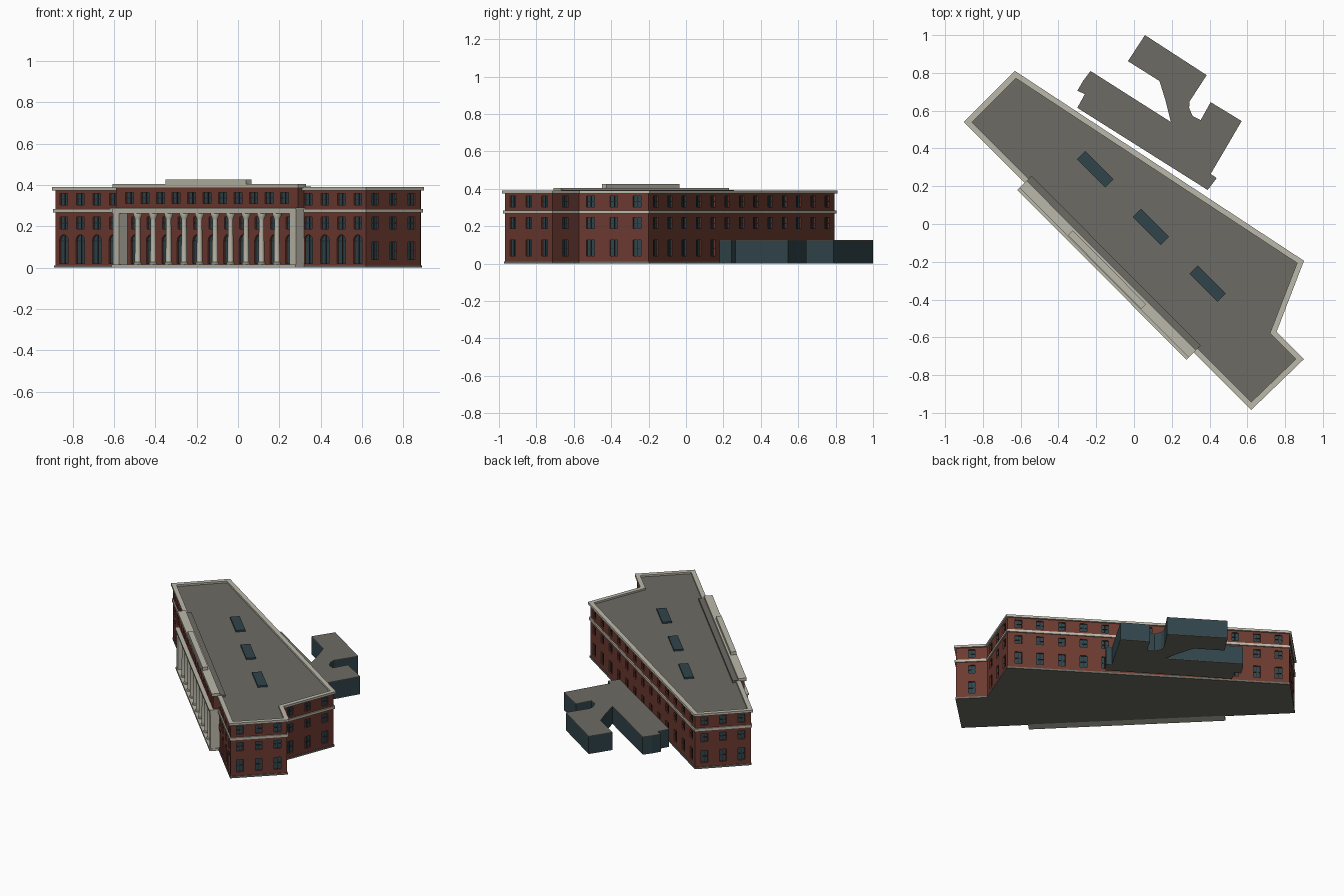
import bpy, bmesh, math
from mathutils import Vector, Matrix

if "Cube" in bpy.data.objects:
    bpy.data.objects.remove(bpy.data.objects["Cube"])


def material(name, rgb):
    m = bpy.data.materials.new(name)
    m.diffuse_color = (*rgb, 1)
    m.use_nodes = True
    m.node_tree.nodes["Principled BSDF"].inputs["Base Color"].default_value = m.diffuse_color
    return m


BRICK = material("brick", (0.15, 0.042, 0.03))
STONE = material("stone", (0.50, 0.48, 0.40))
ROOF = material("roofing", (0.15, 0.145, 0.125))
GLASS = material("glass", (0.03, 0.058, 0.07))
DARK = material("dark_frame", (0.02, 0.022, 0.025))


def finish(bm, name, mat):
    bmesh.ops.recalc_face_normals(bm, faces=bm.faces)
    me = bpy.data.meshes.new(name)
    bm.to_mesh(me)
    bm.free()
    me.materials.append(mat)
    ob = bpy.data.objects.new(name, me)
    bpy.context.collection.objects.link(ob)
    return ob


def loft(bm, low, high):
    a = [bm.verts.new(p) for p in low]
    b = [bm.verts.new(p) for p in high]
    bm.faces.new(a)
    bm.faces.new(b)
    for i in range(len(a)):
        j = (i + 1) % len(a)
        bm.faces.new((a[i], a[j], b[j], b[i]))


def slab(name, poly, z0, z1, mat):
    bm = bmesh.new()
    loft(bm, [(x, y, z0) for x, y in poly], [(x, y, z1) for x, y in poly])
    return finish(bm, name, mat)


def offset(poly, d):
    """Mitred outward offset of a counter-clockwise outline."""
    out = []
    for i, p in enumerate(poly):
        p = Vector(p)
        e = (p - Vector(poly[i - 1])).normalized()
        f = (Vector(poly[(i + 1) % len(poly)]) - p).normalized()
        n, m = Vector((e.y, -e.x)), Vector((f.y, -f.x))
        out.append(tuple(p + (n + m) * d / (1 + n.dot(m))))
    return out


def ring(name, poly, d_out, d_in, z0, z1, mat):
    bm = bmesh.new()
    loops = [[bm.verts.new((*p, z)) for p in offset(poly, d)]
             for d, z in ((d_out, z0), (d_out, z1), (d_in, z1), (d_in, z0))]
    for k in range(4):
        A, B = loops[k], loops[(k + 1) % 4]
        for i in range(len(poly)):
            j = (i + 1) % len(poly)
            bm.faces.new((A[i], A[j], B[j], B[i]))
    return finish(bm, name, mat)


def frame(a, b):
    """Wall space: x along the wall, y inward, z up."""
    u = (Vector(b) - Vector(a)).normalized()
    return Matrix(((u.x, -u.y, 0, a[0]), (u.y, u.x, 0, a[1]), (0, 0, 1, 0), (0, 0, 0, 1)))


def prism(bm, M, pts, y0, y1):
    loft(bm, [M @ Vector((x, y0, z)) for x, z in pts], [M @ Vector((x, y1, z)) for x, z in pts])


def rect(x0, x1, z0, z1):
    return [(x0, z0), (x1, z0), (x1, z1), (x0, z1)]


def arch(x, r, z0, z1):
    c = z1 - r
    return [(x - r, z0), (x + r, z0)] + [
        (x + r * math.cos(k * math.pi / 8), c + r * math.sin(k * math.pi / 8)) for k in range(9)]


def box(name, M, x0, x1, y0, y1, z0, z1, mat):
    bm = bmesh.new()
    prism(bm, M, rect(x0, x1, z0, z1), y0, y1)
    return finish(bm, name, mat)


cuts, panes, bars = bmesh.new(), bmesh.new(), bmesh.new()


def window(M, x, z0, z1, w=0.044, arched=False, y=0):
    pts = arch(x, w / 2, z0, z1) if arched else rect(x - w / 2, x + w / 2, z0, z1)
    prism(cuts, M, pts, y - 0.01, y + 0.012)
    prism(panes, M, pts, y + 0.010, y + 0.014)
    prism(bars, M, rect(x - 0.002, x + 0.002, z0, z1), y + 0.006, y + 0.011)
    zm = z1 - w / 2 if arched else (z0 + z1) / 2
    prism(bars, M, rect(x - w / 2, x + w / 2, zm - 0.002, zm + 0.002), y + 0.006, y + 0.011)


# Main body outline (roof edge) and wall outline
EDGE = [(-0.63, 0.81), (-0.90, 0.54), (0.62, -0.985), (0.90, -0.715), (0.755, -0.57), (0.90, -0.195)]
WALL = offset(EDGE, -0.012)
slab("plinth", offset(WALL, 0.004), 0, 0.012, ROOF)
body = slab("brick_body", WALL, 0.012, 0.374, BRICK)
slab("roof", offset(WALL, -0.01), 0.374, 0.378, ROOF)
ring("belt_course", WALL, 0.008, -0.004, 0.268, 0.285, STONE)
ring("parapet", WALL, 0.012, -0.018, 0.374, 0.39, STONE)

# Rectangular windows on the side and rear walls: wall index, count
FLOORS = ((0.04, 0.125), (0.187, 0.245), (0.303, 0.36))
for i, n in ((0, 3), (2, 3), (3, 1), (4, 3), (5, 13)):
    a, b = WALL[i], WALL[(i + 1) % 6]
    M, L = frame(a, b), (Vector(b) - Vector(a)).length
    for k in range(n):
        for z0, z1 in FLOORS:
            window(M, L * (k + 0.5) / n, z0, z1)

# Front wall: arched wing windows
F = frame(WALL[1], WALL[2])
L = (Vector(WALL[2]) - Vector(WALL[1])).length
for k in range(4):
    for x in (0.058 + 0.113 * k, L - 0.058 - 0.113 * k):
        window(F, x, 0.02, 0.16, 0.06, True)
        for z0, z1 in FLOORS[1:]:
            window(F, x, z0, z1, 0.052)

# Portico windows behind the columns and in the attic storey
C, BAY = L / 2 + 0.012, 0.106
for k in range(-5, 6):
    window(F, C + k * BAY, 0.02, 0.16, 0.06, True)
    window(F, C + k * BAY, 0.187, 0.245, 0.052)
    window(F, C + k * BAY, 0.31, 0.365, 0.055, y=-0.038)

attic = box("attic_storey", F, C - 0.625, C + 0.625, -0.038, 0.004, 0.289, 0.388, BRICK)
box("portico_base", F, C - 0.63, C + 0.63, -0.062, 0.002, 0, 0.016, STONE)
box("entablature", F, C - 0.63, C + 0.63, -0.06, 0.002, 0.262, 0.284, STONE)
box("entablature_cornice", F, C - 0.635, C + 0.635, -0.066, 0.002, 0.284, 0.292, STONE)
box("attic_cornice", F, C - 0.635, C + 0.635, -0.05, 0.004, 0.385, 0.405, STONE)
box("attic_roof", F, C - 0.635, C + 0.635, 0.004, 0.04, 0.376, 0.392, ROOF)
box("central_parapet", F, C - 0.275, C + 0.275, -0.046, -0.01, 0.405, 0.426, STONE)
for s in (-1, 1):
    box("end_pier", F, C + s * 0.605 - 0.021, C + s * 0.605 + 0.021, -0.056, 0.002, 0.016, 0.262, STONE)

# Tapered columns with base and flared capital
PROFILE = [(0.019, 0.016), (0.019, 0.024), (0.0145, 0.028), (0.0125, 0.232),
           (0.014, 0.238), (0.021, 0.254), (0.021, 0.262)]
bm = bmesh.new()
for k in range(10):
    o = F @ Vector((C + (k - 4.5) * BAY, -0.036, 0))
    rows = [[bm.verts.new(o + Vector((r * math.cos(t * math.pi / 8), r * math.sin(t * math.pi / 8), z)))
             for t in range(16)] for r, z in PROFILE]
    for A, B in zip(rows, rows[1:]):
        for t in range(16):
            u = (t + 1) % 16
            bm.faces.new((A[t], A[u], B[u], B[t])).smooth = True
    bm.faces.new(rows[0])
    bm.faces.new(rows[-1])
columns = finish(bm, "columns", STONE)
bpy.context.view_layer.objects.active = columns
columns.select_set(True)
bpy.ops.object.shade_smooth_by_angle(angle=math.radians(35))

# Window openings cut into the brick
finish(panes, "window_panes", GLASS)
finish(bars, "window_bars", DARK)
cutter = finish(cuts, "window_cutter", BRICK)
cutter.hide_render = True
cutter.hide_set(True)
for ob in (body, attic):
    mod = ob.modifiers.new("openings", 'BOOLEAN')
    mod.operation = 'DIFFERENCE'
    mod.solver = 'EXACT'
    mod.object = cutter

# Roof skylights, parallel to the front
for x, y in ((-0.205, 0.29), (0.09, -0.015), (0.39, -0.315)):
    S = frame((x, y), (x + 1, y - 1))
    box("skylight", S, -0.105, 0.105, -0.031, 0.031, 0.376, 0.389, GLASS)

# Low glazed annex behind the building
ANNEX = [(-0.23, 0.81), (-0.27, 0.757), (-0.30, 0.705), (-0.26, 0.688), (-0.30, 0.615), (0.39, 0.18),
         (0.438, 0.243), (0.406, 0.265), (0.57, 0.545), (0.406, 0.645), (0.353, 0.55),
         (0.31, 0.572), (0.292, 0.615), (0.295, 0.65), (0.385, 0.788), (0.058, 1.0),
         (-0.032, 0.862), (0.135, 0.757), (0.165, 0.66), (0.195, 0.54)]
slab("annex_floor", ANNEX, 0, 0.004, ROOF)
slab("annex_walls", ANNEX, 0.004, 0.121, GLASS)
slab("annex_roof", ANNEX, 0.121, 0.125, ROOF)
